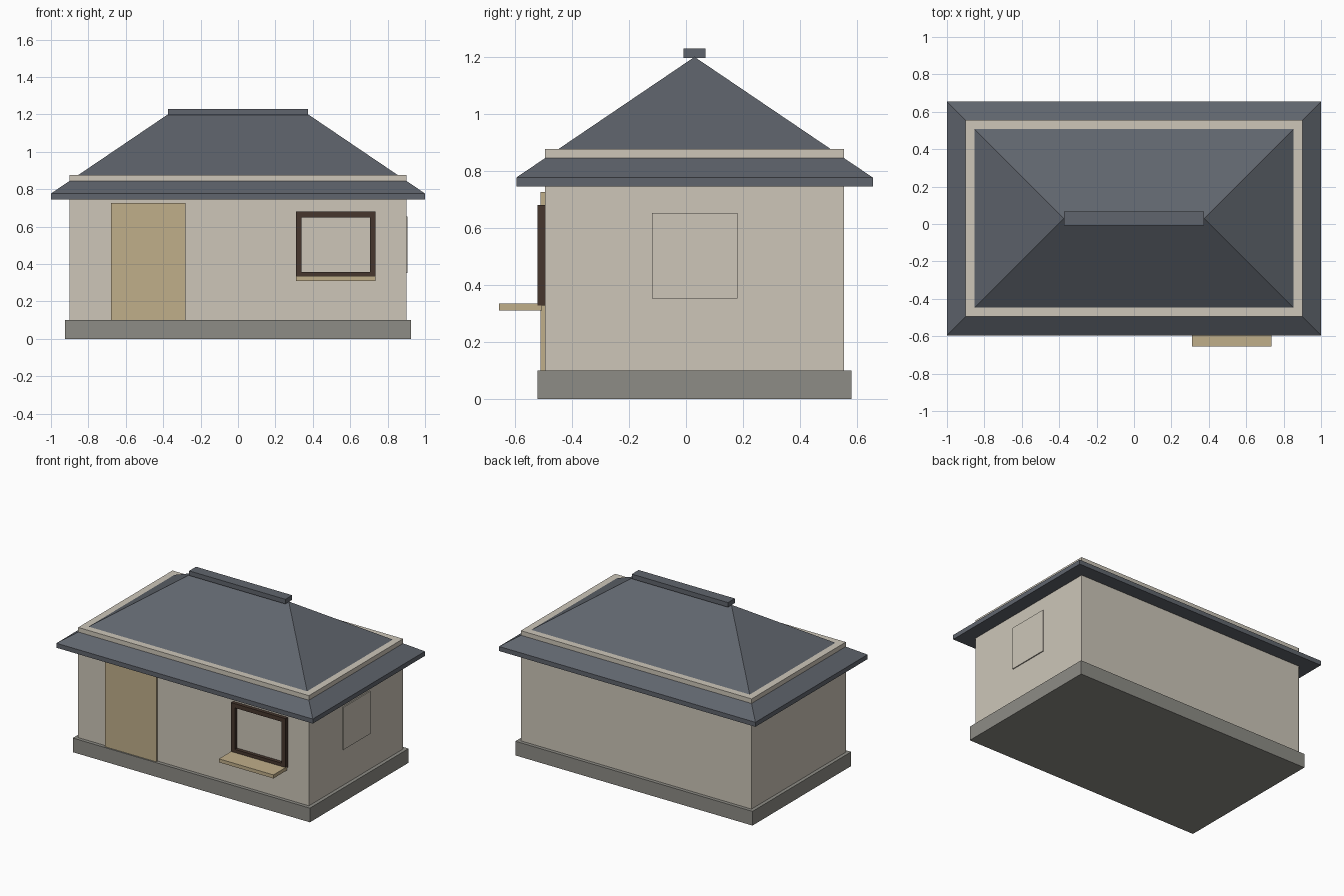
import bpy
import bmesh

cube = bpy.data.objects.get("Cube")
if cube:
    bpy.data.objects.remove(cube, do_unlink=True)


def material(name, rgb):
    mat = bpy.data.materials.new(name)
    mat.use_nodes = True
    mat.diffuse_color = (*rgb, 1)
    mat.node_tree.nodes["Principled BSDF"].inputs["Base Color"].default_value = (*rgb, 1)
    return mat


plaster = material("cream plaster", (0.61, 0.565, 0.485))
slate = material("slate grey", (0.117, 0.13, 0.153))
stone = material("stone grey", (0.27, 0.265, 0.238))
tan = material("tan wood", (0.527, 0.425, 0.254))
brown = material("dark brown wood", (0.061, 0.037, 0.027))


def add_mesh(name, bm, mat):
    bmesh.ops.recalc_face_normals(bm, faces=bm.faces)
    mesh = bpy.data.meshes.new(name)
    bm.to_mesh(mesh)
    bm.free()
    mesh.materials.append(mat)
    obj = bpy.data.objects.new(name, mesh)
    bpy.context.collection.objects.link(obj)
    return obj


def box(name, x, y, z, mat):
    """Box spanning the given (low, high) ranges."""
    bm = bmesh.new()
    bmesh.ops.create_cube(bm, size=1)
    for v in bm.verts:
        v.co = [r[0] if c < 0 else r[1] for c, r in zip(v.co, (x, y, z))]
    return add_mesh(name, bm, mat)


def hip_roof(name, half_x, half_y, mid_y, levels, ridge_half, mat):
    """Eave slab with four slopes that meet along a ridge."""
    bottom, eave, peak = levels
    corners = [(-1, -1), (1, -1), (1, 1), (-1, 1)]
    bm = bmesh.new()
    low, top = [[bm.verts.new((sx * half_x, mid_y + sy * half_y, z)) for sx, sy in corners]
                for z in (bottom, eave)]
    left, right = [bm.verts.new((s * ridge_half, mid_y, peak)) for s in (-1, 1)]
    bm.faces.new(low)
    for i in range(4):
        j = (i + 1) % 4
        bm.faces.new((low[i], low[j], top[j], top[i]))
    bm.faces.new((top[0], top[1], right, left))
    bm.faces.new((top[1], top[2], right))
    bm.faces.new((top[2], top[3], left, right))
    bm.faces.new((top[3], top[0], left))
    return add_mesh(name, bm, mat)


def frame(name, x, y, z, bar, mat):
    """Rectangular ring facing the front."""
    bm = bmesh.new()
    outer = [(x[0], z[0]), (x[1], z[0]), (x[1], z[1]), (x[0], z[1])]
    inner = [(x[0] + bar, z[0] + bar), (x[1] - bar, z[0] + bar),
             (x[1] - bar, z[1] - bar), (x[0] + bar, z[1] - bar)]
    rings = [[bm.verts.new((px, py, pz)) for px, pz in loop]
             for loop, py in ((outer, y[0]), (inner, y[0]), (inner, y[1]), (outer, y[1]))]
    for a, b in zip(rings, rings[1:] + rings[:1]):
        for i in range(4):
            j = (i + 1) % 4
            bm.faces.new((a[i], a[j], b[j], b[i]))
    return add_mesh(name, bm, mat)


# Body: the wall tops rise through the roof as a low parapet
box("foundation", (-0.925, 0.925), (-0.52, 0.58), (0, 0.1), stone)
box("walls", (-0.9, 0.9), (-0.495, 0.555), (0.1, 0.877), plaster)

# Roof
hip_roof("roof", 1, 0.625, 0.03, (0.745, 0.777, 1.2), 0.375, slate)
box("ridge_cap", (-0.375, 0.375), (-0.008, 0.068), (1.197, 1.23), slate)

# Front door and window
box("door", (-0.68, -0.28), (-0.51, -0.49), (0.1, 0.727), tan)
frame("window_frame", (0.31, 0.735), (-0.52, -0.495), (0.328, 0.68), 0.03, brown)
box("window_sill", (0.31, 0.735), (-0.655, -0.505), (0.31, 0.335), tan)

# Blind panel on the left side wall
box("side_panel", (0.895, 0.907), (-0.12, 0.18), (0.353, 0.653), plaster)
